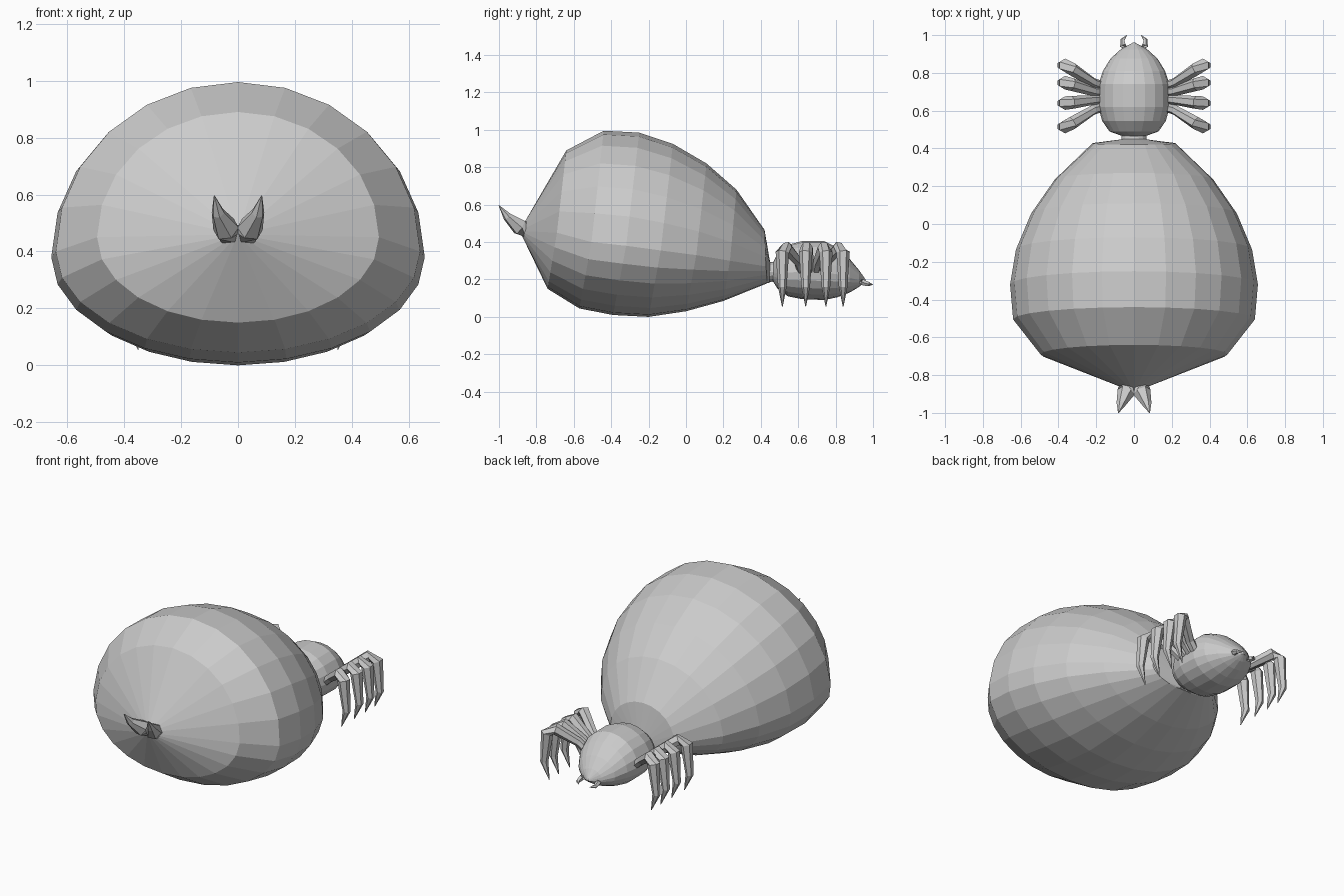
import bpy, bmesh, math
from mathutils import Vector

if "Cube" in bpy.data.objects:
    bpy.data.objects.remove(bpy.data.objects["Cube"])


def loft(name, rings, mirror=False):
    """Skin a list of equal-length rings and close both ends."""
    bm = bmesh.new()
    vr = [[bm.verts.new(p) for p in r] for r in rings]
    n = len(vr[0])
    for a, b in zip(vr, vr[1:]):
        for i in range(n):
            j = (i + 1) % n
            bm.faces.new((a[i], a[j], b[j], b[i]))
    bm.faces.new(vr[0])
    bm.faces.new(vr[-1])
    bmesh.ops.remove_doubles(bm, verts=bm.verts, dist=0.0005)
    bmesh.ops.recalc_face_normals(bm, faces=bm.faces)
    me = bpy.data.meshes.new(name)
    bm.to_mesh(me)
    bm.free()
    ob = bpy.data.objects.new(name, me)
    bpy.context.collection.objects.link(ob)
    if mirror:
        ob.modifiers.new("Mirror", 'MIRROR').use_mirror_merge = False
    return ob


def body_ring(yt, zt, yb, zb, w, zc, n):
    """Egg-shaped, tilted cross-section: top point, bottom point, half width, widest height."""
    pts = []
    for i in range(n):
        a = 2 * math.pi * i / n
        c = math.cos(a)
        z = zc + c * ((zt - zc) if c > 0 else (zc - zb))
        t = (1 - c) / 2
        pts.append((w * math.sin(a), yt + (yb - yt) * t, z))
    return pts


def tube(name, path, sides=6):
    """Mirrored limb along (x, y, z, radius) points."""
    P = [Vector(p[:3]) for p in path]
    rings = []
    for i, p in enumerate(P):
        d = (P[min(i + 1, len(P) - 1)] - P[max(i - 1, 0)]).normalized()
        ref = Vector((0, 1, 0)) if abs(d.y) < 0.8 else Vector((1, 0, 0))
        u = (ref - d * ref.dot(d)).normalized()
        v = d.cross(u)
        r = path[i][3]
        rings.append([p + r * (u * math.cos(k * math.tau / sides) + v * math.sin(k * math.tau / sides))
                      for k in range(sides)])
    return loft(name, rings, True)


# Large abdomen, from rear point to waist
abdomen = [
    (-.89, .46, -.89, .46, 0, .46),
    (-.64, .89, -.74, .15, .495, .45),
    (-.44, .995, -.57, .045, .64, .40),
    (-.25, .985, -.39, .01, .656, .38),
    (-.07, .925, -.20, .0, .625, .355),
    (.11, .82, .0, .03, .545, .33),
    (.27, .68, .20, .085, .42, .30),
    (.42, .465, .435, .18, .22, .27),
    (.45, .29, .445, .18, .07, .24),
]
loft("abdomen", [body_ring(*r, 24) for r in abdomen])

# Waist
loft("waist", [body_ring(y, .24 + r * .8, y, .24 - r * .8, r, .24, 16)
               for y, r in ((.43, .07), (.46, .065), (.5, .075))])

# Head and thorax: y, top, bottom, half width
head = [(.465, .29, .19, .06), (.49, .34, .15, .13), (.545, .385, .11, .168),
        (.62, .405, .095, .19), (.74, .405, .09, .188), (.81, .37, .105, .165),
        (.875, .31, .13, .125), (.925, .25, .16, .07), (.96, .20, .19, .006)]
loft("head", [body_ring(y, t, y, b, w, (t + b) / 2 - .01, 20) for y, t, b, w in head])

# Four legs per side: base y, outer y
for i, (yb, yo) in enumerate(((.62, .515), (.66, .64), (.695, .748), (.73, .84))):
    ym = yb + (yo - yb) * .8
    tube(f"leg_{i + 1}", [(.16, yb, .24, .025), (.215, yb + (yo - yb) * .15, .29, .026),
                          (.325, ym, .37, .034), (.365, yo, .345, .036),
                          (.385, yo, .16, .023), (.35, yo, .055, .002)])

# Hooked fangs
tube("fang", [(.03, .91, .19, .016), (.058, .945, .185, .017),
              (.06, .975, .175, .012), (.037, 1.0, .172, .001)], 5)

# Rear spinnerets
tube("spinneret", [(.03, -.85, .465, .045), (.042, -.89, .48, .047),
                   (.07, -.955, .535, .024), (.083, -1.0, .595, .002)])
